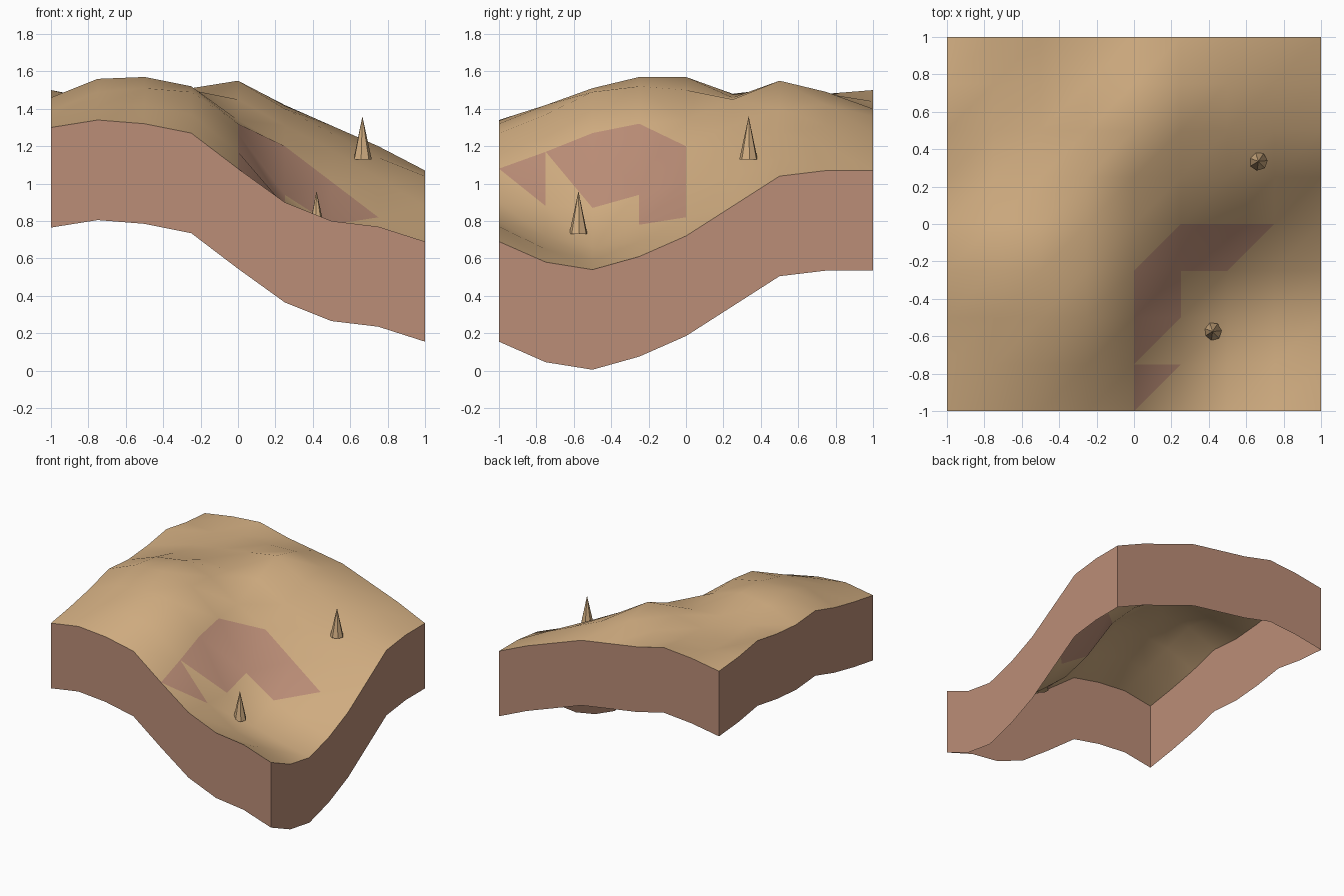
import bpy, bmesh, math

cube = bpy.data.objects.get("Cube")
if cube:
    bpy.data.objects.remove(cube, do_unlink=True)


def make_material(name, colour):
    material = bpy.data.materials.new(name)
    material.use_nodes = True
    material.diffuse_color = (*colour, 1)
    material.node_tree.nodes["Principled BSDF"].inputs["Base Color"].default_value = (*colour, 1)
    return material


def make_object(name, bm, materials, smooth=False):
    mesh = bpy.data.meshes.new(name)
    for face in bm.faces:
        face.smooth = smooth
    bm.to_mesh(mesh)
    bm.free()
    for material in materials:
        mesh.materials.append(material)
    obj = bpy.data.objects.new(name, mesh)
    bpy.context.scene.collection.objects.link(obj)
    return obj


sand = make_material("sand", (0.64, 0.42, 0.22))
clay = make_material("clay", (0.50, 0.27, 0.185))

# Ground heights in hundredths, one row per step from front to back
heights = [
    [130, 134, 132, 127, 108, 90, 80, 77, 69],
    [134, 141, 142, 137, 117, 88, 72, 65, 58],
    [139, 149, 151, 149, 127, 87, 66, 59, 54],
    [146, 156, 157, 152, 132, 94, 78, 69, 61],
    [144, 153, 157, 150, 134, 120, 101, 82, 72],
    [146, 147, 148, 146, 145, 131, 118, 103, 88],
    [150, 144, 147, 151, 155, 140, 127, 114, 104],
    [146, 145, 148, 148, 149, 142, 131, 120, 107],
    [144, 148, 150, 144, 140, 136, 127, 118, 107],
]
CELLS = len(heights) - 1
STEP = 2 / CELLS
SKIRT_DEPTH = 0.535

# Steep bare triangles, as (column, row, which half of the cell)
UPPER, LOWER = "upper", "lower"
bare = {(4, 0, UPPER), (4, 1, UPPER), (4, 2, UPPER), (4, 2, LOWER),
        (4, 3, LOWER), (5, 3, UPPER), (5, 3, LOWER), (6, 3, UPPER)}


def ground_point(column, row):
    return (column * STEP - 1, row * STEP - 1, heights[row][column] / 100)


# Terrain sheet, each cell split along the same diagonal
bm = bmesh.new()
grid = [[bm.verts.new(ground_point(c, r)) for c in range(CELLS + 1)]
        for r in range(CELLS + 1)]
for r in range(CELLS):
    for c in range(CELLS):
        near, far = grid[r][c], grid[r + 1][c + 1]
        halves = {LOWER: (near, grid[r][c + 1], far),
                  UPPER: (near, far, grid[r + 1][c])}
        for half, corners in halves.items():
            face = bm.faces.new(corners)
            face.material_index = int((c, r, half) in bare)
make_object("terrain_surface", bm, [sand, clay], smooth=True)

# Skirt wall hanging from the rim, open underneath
steps = range(CELLS)
rim = ([(i, 0) for i in steps] + [(CELLS, i) for i in steps]
       + [(CELLS - i, CELLS) for i in steps] + [(0, CELLS - i) for i in steps])
bm = bmesh.new()
top = [bm.verts.new(ground_point(c, r)) for c, r in rim]
bottom = [bm.verts.new((v.co.x, v.co.y, v.co.z - SKIRT_DEPTH)) for v in top]
for i in range(len(rim)):
    j = (i + 1) % len(rim)
    bm.faces.new((bottom[i], bottom[j], top[j], top[i]))
make_object("skirt_wall", bm, [clay])


# Pointed rock spires standing on the slope
def add_spire(name, x, y, base):
    bm = bmesh.new()
    bmesh.ops.create_cone(bm, cap_ends=True, segments=7, radius1=0.05,
                          radius2=0, depth=0.23)
    bmesh.ops.remove_doubles(bm, verts=bm.verts, dist=0.001)
    spire = make_object(name, bm, [sand])
    spire.location = (x, y, base + 0.115)
    spire.rotation_euler.z = math.radians(-85)


add_spire("back_spire", 0.665, 0.335, 1.13)
add_spire("front_spire", 0.42, -0.575, 0.73)
